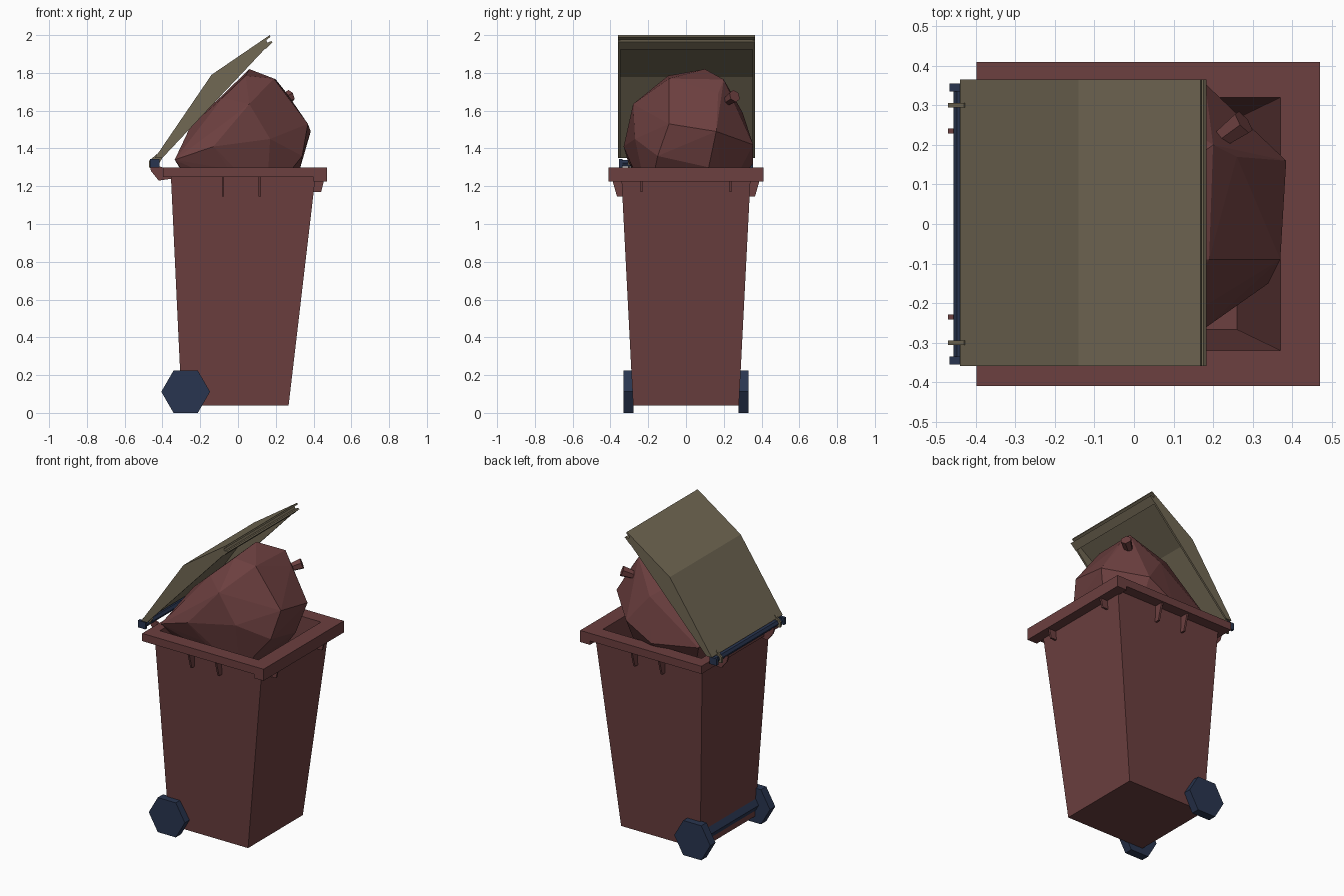
import bpy, bmesh, math
from mathutils import Vector


def material(name, rgb):
    m = bpy.data.materials.new(name)
    m.diffuse_color = (*rgb, 1)
    return m


MAROON = material("maroon plastic", (0.15, 0.05, 0.05))
KHAKI = material("khaki lid", (0.165, 0.138, 0.088))
NAVY = material("navy rubber", (0.022, 0.036, 0.080))


def finish(name, bm, mat):
    bmesh.ops.recalc_face_normals(bm, faces=bm.faces[:])
    me = bpy.data.meshes.new(name)
    bm.to_mesh(me)
    bm.free()
    me.materials.append(mat)
    ob = bpy.data.objects.new(name, me)
    bpy.context.collection.objects.link(ob)
    return ob


def prism(name, profile, lo, hi, mat, axis="y"):
    """Extrude a profile: (x, z) along y, or (y, z) along x."""
    bm = bmesh.new()
    rings = []
    for t in (lo, hi):
        rings.append([bm.verts.new((a, t, z) if axis == "y" else (t, a, z))
                      for a, z in profile])
    n = len(profile)
    for i in range(n):
        j = (i + 1) % n
        bm.faces.new((rings[0][i], rings[0][j], rings[1][j], rings[1][i]))
    bm.faces.new(rings[0])
    bm.faces.new(rings[1])
    return finish(name, bm, mat)


def ngon(cx, cz, r, n):
    return [(cx + r * math.cos(2 * math.pi * i / n), cz + r * math.sin(2 * math.pi * i / n))
            for i in range(n)]


# Bin body: hollow tapered tub with rim, lofted through rectangles (x0, x1, half y, z)
bm = bmesh.new()
levels = [(-0.298, 0.268, 0.28, 0.04), (-0.355, 0.41, 0.342, 1.25),
          (-0.398, 0.47, 0.41, 1.25), (-0.398, 0.47, 0.41, 1.30),
          (-0.335, 0.37, 0.32, 1.30), (-0.285, 0.26, 0.267, 0.06)]
loops = [[bm.verts.new(p) for p in ((a, -y, z), (b, -y, z), (b, y, z), (a, y, z))]
         for a, b, y, z in levels]
for p, q in zip(loops, loops[1:]):
    for i in range(4):
        j = (i + 1) % 4
        bm.faces.new((p[i], p[j], q[j], q[i]))
bm.faces.new(loops[0])
bm.faces.new(loops[-1])
finish("bin_body", bm, MAROON)

# Deeper lip along the front edge of the rim
prism("rim_lip", [(0.40, 1.25), (0.40, 1.225), (0.47, 1.225), (0.47, 1.25)], -0.41, 0.41, MAROON)

# Ribs under the rim and hinge brackets
for s in (-1, 1):
    for x in (-0.08, 0.115):
        prism("side_rib", [(s * 0.33, 1.25), (s * 0.395, 1.25), (s * 0.365, 1.145), (s * 0.33, 1.145)],
              x - 0.006, x + 0.006, MAROON, "x")
    y = s * 0.235
    prism("lip_rib", [(0.39, 1.23), (0.455, 1.23), (0.44, 1.17), (0.39, 1.17)], y - 0.006, y + 0.006, MAROON)
    prism("hinge_bracket", [(-0.47, 1.315), (-0.44, 1.315), (-0.39, 1.295), (-0.35, 1.24), (-0.42, 1.23),
                            (-0.46, 1.28)], y - 0.006, y + 0.006, MAROON)
    # Wheels
    a, b = sorted((s * 0.278, s * 0.332))
    prism("wheel", ngon(-0.277, 0.112, 0.129, 6), a, b, NAVY)
    # Handle end caps
    a, b = sorted((s * 0.335, s * 0.355))
    prism("handle_cap", [(-0.467, 1.30), (-0.415, 1.30), (-0.415, 1.345), (-0.467, 1.345)], a, b, NAVY)
    # Lid hinge tabs
    y = s * 0.30
    prism("lid_tab", [(-0.47, 1.30), (-0.43, 1.30), (-0.40, 1.35), (-0.43, 1.37), (-0.47, 1.335)],
          y - 0.006, y + 0.006, KHAKI)
    # Lid side walls
    a, b = sorted((s * 0.35 + 0.003, s * 0.362 + 0.003))
    prism("lid_side", [(-0.44, 1.35), (-0.14, 1.79), (0.15, 1.985), (0.15, 1.935), (-0.40, 1.35)], a, b, KHAKI)

prism("axle", ngon(-0.280, 0.118, 0.045, 6), -0.29, 0.29, NAVY)
prism("handle_bar", ngon(-0.437, 1.322, 0.02, 6), -0.34, 0.34, NAVY)

# Lid: bent top sheet, and a lower lip at its free edge
prism("lid_top", [(-0.44, 1.35), (-0.14, 1.79), (0.168, 2.0), (0.172, 1.99), (-0.132, 1.778), (-0.425, 1.35)],
      -0.359, 0.365, KHAKI)
prism("lid_lip", [(0.145, 1.98), (0.145, 1.925), (0.183, 1.962), (0.176, 1.968), (0.155, 1.96)],
      -0.359, 0.365, KHAKI)

# Bulging rubbish bag: hull of its crease points
points = [(0.385, 0.16, 1.49), (0.37, -0.09, 1.53), (0.20, 0.20, 1.765), (0.06, 0.10, 1.82),
          (0.04, -0.095, 1.785), (0.19, -0.09, 1.77), (0.26, 0.17, 1.69), (0.06, -0.28, 1.635),
          (0.17, -0.27, 1.45), (-0.01, -0.29, 1.56), (-0.13, -0.33, 1.41), (-0.335, -0.31, 1.34),
          (0.34, -0.15, 1.36), (0.33, 0.12, 1.30), (0.18, 0.355, 1.42), (0.05, 0.30, 1.59),
          (0.0, 0.355, 1.32), (-0.30, 0.30, 1.35), (-0.25, -0.10, 1.52), (-0.25, 0.15, 1.52),
          (-0.08, 0.20, 1.68), (-0.08, -0.17, 1.67), (-0.05, -0.28, 1.29), (0.18, 0.20, 1.12),
          (0.15, -0.2, 1.12), (-0.2, 0.2, 1.12), (-0.2, -0.2, 1.15)]
bm = bmesh.new()
for p in points:
    bm.verts.new(p)
res = bmesh.ops.convex_hull(bm, input=bm.verts[:])
loose = [v for v in bm.verts if not v.link_faces]
bmesh.ops.delete(bm, geom=loose, context="VERTS")
finish("rubbish_bag", bm, MAROON)

# Tied knot of the bag
bm = bmesh.new()
axis = Vector((0.75, 0.55, 0.35))
bmesh.ops.create_cone(bm, cap_ends=True, segments=6, radius1=0.022, radius2=0.034, depth=0.10)
knot = finish("bag_knot", bm, MAROON)
knot.rotation_euler = axis.to_track_quat("Z", "Y").to_euler()
knot.location = (0.24, 0.23, 1.66)
